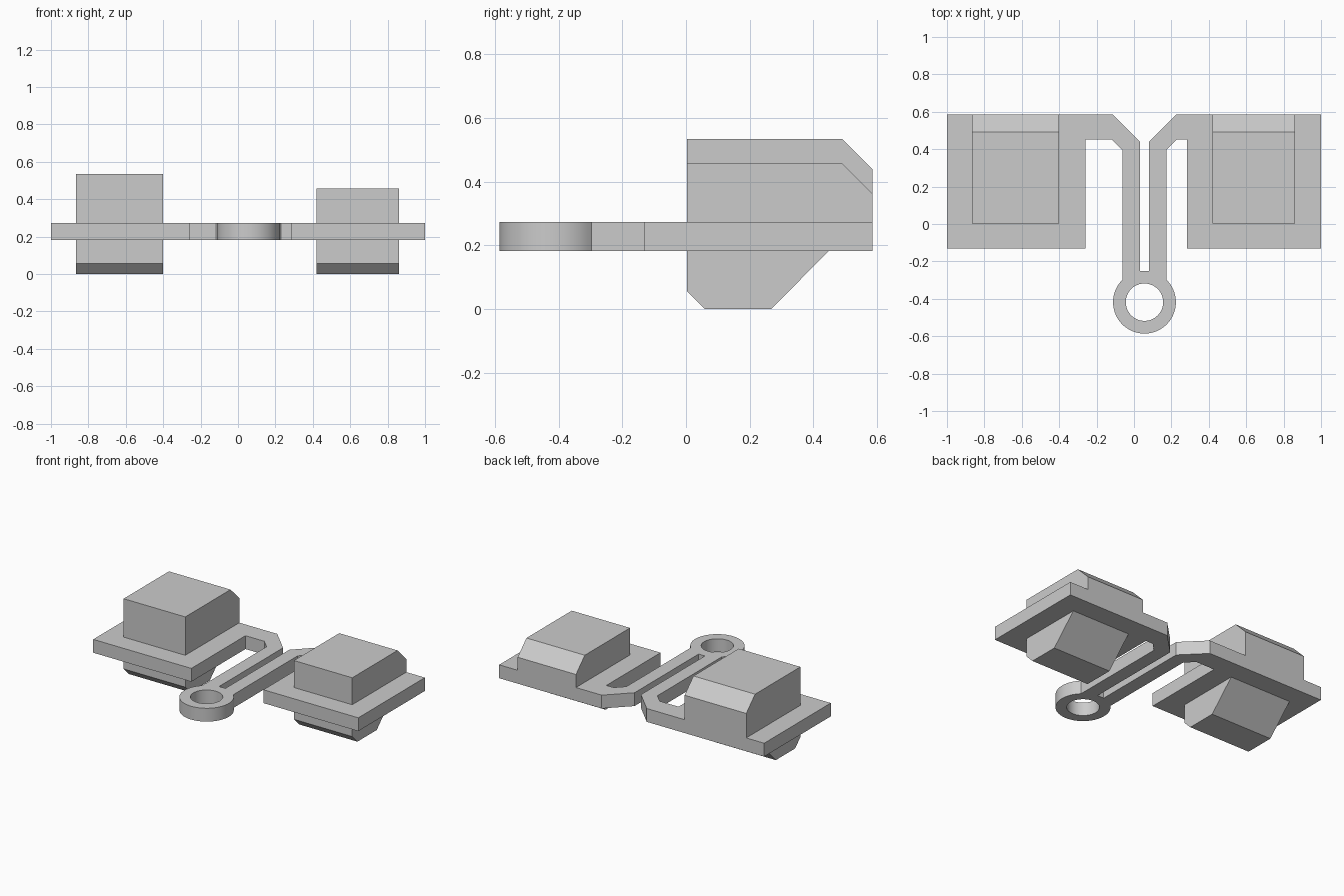
import bpy, bmesh
from math import radians, cos, sin, asin, tau, pi
from mathutils import Vector

if "Cube" in bpy.data.objects:
    bpy.data.objects.remove(bpy.data.objects["Cube"])

grey = bpy.data.materials.new("plain grey")
grey.use_nodes = True
grey.diffuse_color = (0.6, 0.6, 0.6, 1)
grey.node_tree.nodes["Principled BSDF"].inputs["Base Color"].default_value = (0.6, 0.6, 0.6, 1)


def prism(name, loops, offset):
    """Fill closed loops of 3D points (holes allowed) and extrude along offset."""
    bm = bmesh.new()
    edges = []
    for loop in loops:
        vs = [bm.verts.new(p) for p in loop]
        edges += [bm.edges.new((a, b)) for a, b in zip(vs, vs[1:] + vs[:1])]
    bmesh.ops.triangle_fill(bm, edges=edges, use_beauty=True)
    ext = bmesh.ops.extrude_face_region(bm, geom=bm.faces[:], use_keep_orig=True)
    moved = [g for g in ext["geom"] if isinstance(g, bmesh.types.BMVert)]
    bmesh.ops.translate(bm, verts=moved, vec=Vector(offset))
    bmesh.ops.recalc_face_normals(bm, faces=bm.faces[:])
    mesh = bpy.data.meshes.new(name)
    bm.to_mesh(mesh)
    bm.free()
    mesh.materials.append(grey)
    ob = bpy.data.objects.new(name, mesh)
    bpy.context.collection.objects.link(ob)
    bpy.ops.object.select_all(action="DESELECT")
    ob.select_set(True)
    bpy.context.view_layer.objects.active = ob
    bpy.ops.object.shade_smooth_by_angle(angle=radians(30))
    return ob


CX, RING_Y = 0.056, -0.418      # axis of the arms and ring
BACK, FRONT = 0.586, -0.132
Z0, Z1 = 0.182, 0.273           # plate thickness
R_OUT, R_IN, ARM, SLOT = 0.168, 0.1, 0.117, 0.024


def side_outline(s, outer, inner):
    """Pad and bent arm on one side, from the slot end round to the ring."""
    return [(CX + s * SLOT, -0.25), (CX + s * SLOT, 0.44),
            (CX + s * 0.17, BACK), (outer, BACK), (outer, FRONT),
            (inner, FRONT), (inner, 0.452),
            (CX + s * 0.174, 0.452), (CX + s * ARM, 0.395)]


# Flat plate: two pads, two arms and the ring in one outline
join = asin(ARM / R_OUT)
start, sweep, n = pi / 2 + join, tau - 2 * join, 48
arc = [(CX + R_OUT * cos(start + sweep * i / n),
        RING_Y + R_OUT * sin(start + sweep * i / n)) for i in range(n + 1)]
outline = side_outline(-1, -1, -0.26) + arc + side_outline(1, 1, 0.284)[::-1]
hole = [(CX + R_IN * cos(tau * i / n), RING_Y + R_IN * sin(tau * i / n)) for i in range(n)]
prism("base_plate", [[(x, y, Z0) for x, y in loop] for loop in (outline, hole)],
      (0, 0, Z1 - Z0))

# Chamfered block above and wedge foot below each pad
for side, x0, x1, top in (("right", -0.865, -0.4, 0.535), ("left", 0.42, 0.86, 0.457)):
    upper = [(0.003, Z1), (0.003, top), (0.491, top), (BACK, top - 0.095), (BACK, Z1)]
    lower = [(0.003, Z0), (0.003, 0.056), (0.059, 0), (0.267, 0), (0.448, Z0)]
    for part, profile in (("upper_block", upper), ("lower_foot", lower)):
        prism(f"{side}_{part}", [[(x0, y, z) for y, z in profile]], (x1 - x0, 0, 0))
